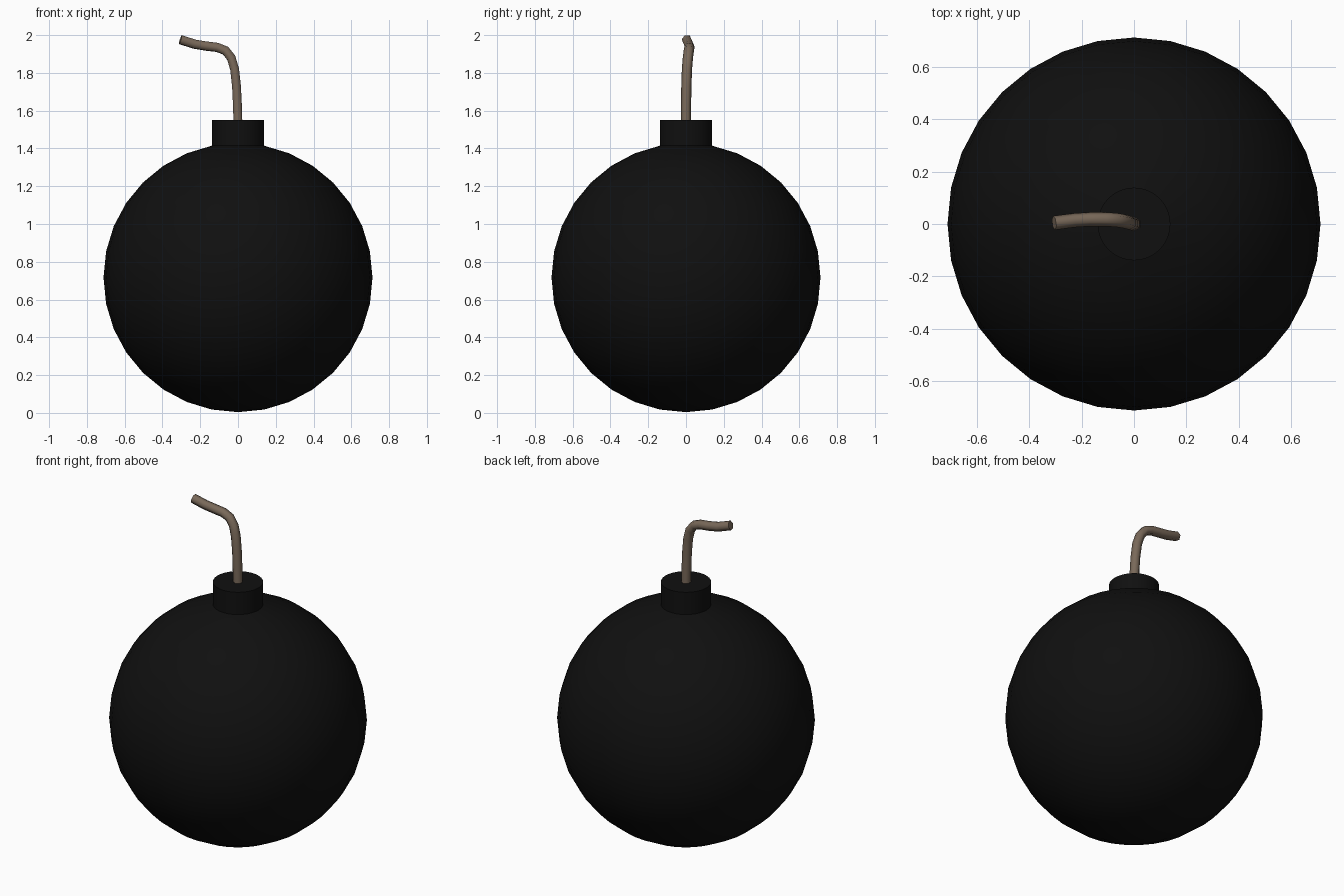
import bpy, bmesh, math

if "Cube" in bpy.data.objects:
    bpy.data.objects.remove(bpy.data.objects["Cube"])

def material(name, rgb):
    m = bpy.data.materials.new(name)
    m.diffuse_color = (*rgb, 1)
    m.use_nodes = True
    m.node_tree.nodes["Principled BSDF"].inputs["Base Color"].default_value = m.diffuse_color
    return m

R, CZ, TOP = 0.712, 0.716, 1.55

# Round body: the collar is pulled up from the sphere's topmost ring
bm = bmesh.new()
bmesh.ops.create_uvsphere(bm, u_segments=32, v_segments=16, radius=R)
bmesh.ops.translate(bm, verts=bm.verts, vec=(0, 0, CZ))
pole = max(bm.verts, key=lambda v: v.co.z)
bmesh.ops.delete(bm, geom=[pole], context='VERTS')
rim = [e for e in bm.edges if e.is_boundary]
new = bmesh.ops.extrude_edge_only(bm, edges=rim)['geom']
for v in new:
    if isinstance(v, bmesh.types.BMVert):
        v.co.z = TOP
bmesh.ops.holes_fill(bm, edges=[e for e in bm.edges if e.is_boundary], sides=0)
bmesh.ops.recalc_face_normals(bm, faces=bm.faces)
mesh = bpy.data.meshes.new("bomb_body")
bm.to_mesh(mesh)
bm.free()
body = bpy.data.objects.new("bomb_body", mesh)
bpy.context.collection.objects.link(body)
mesh.materials.append(material("black_iron", (0.005, 0.005, 0.005)))
bpy.context.view_layer.objects.active = body
body.select_set(True)
bpy.ops.object.shade_smooth_by_angle(angle=math.radians(30))

# Bent fuse: six-sided cord swept along a path
path = [(0, 0, 1.52), (-0.003, 0, 1.63), (-0.008, 0.002, 1.73), (-0.018, 0.005, 1.82),
        (-0.036, 0.010, 1.88), (-0.066, 0.015, 1.918), (-0.11, 0.018, 1.935),
        (-0.17, 0.018, 1.942), (-0.23, 0.014, 1.952), (-0.305, 0.004, 1.976)]
curve = bpy.data.curves.new("fuse", 'CURVE')
curve.dimensions = '3D'
curve.bevel_depth = 0.027
curve.bevel_resolution = 1
curve.use_fill_caps = True
spline = curve.splines.new('POLY')
spline.points.add(len(path) - 1)
for p, co in zip(spline.points, path):
    p.co = (*co, 1)
spline.use_smooth = True
fuse = bpy.data.objects.new("fuse", curve)
bpy.context.collection.objects.link(fuse)
curve.materials.append(material("fuse_cord", (0.19, 0.14, 0.10)))
